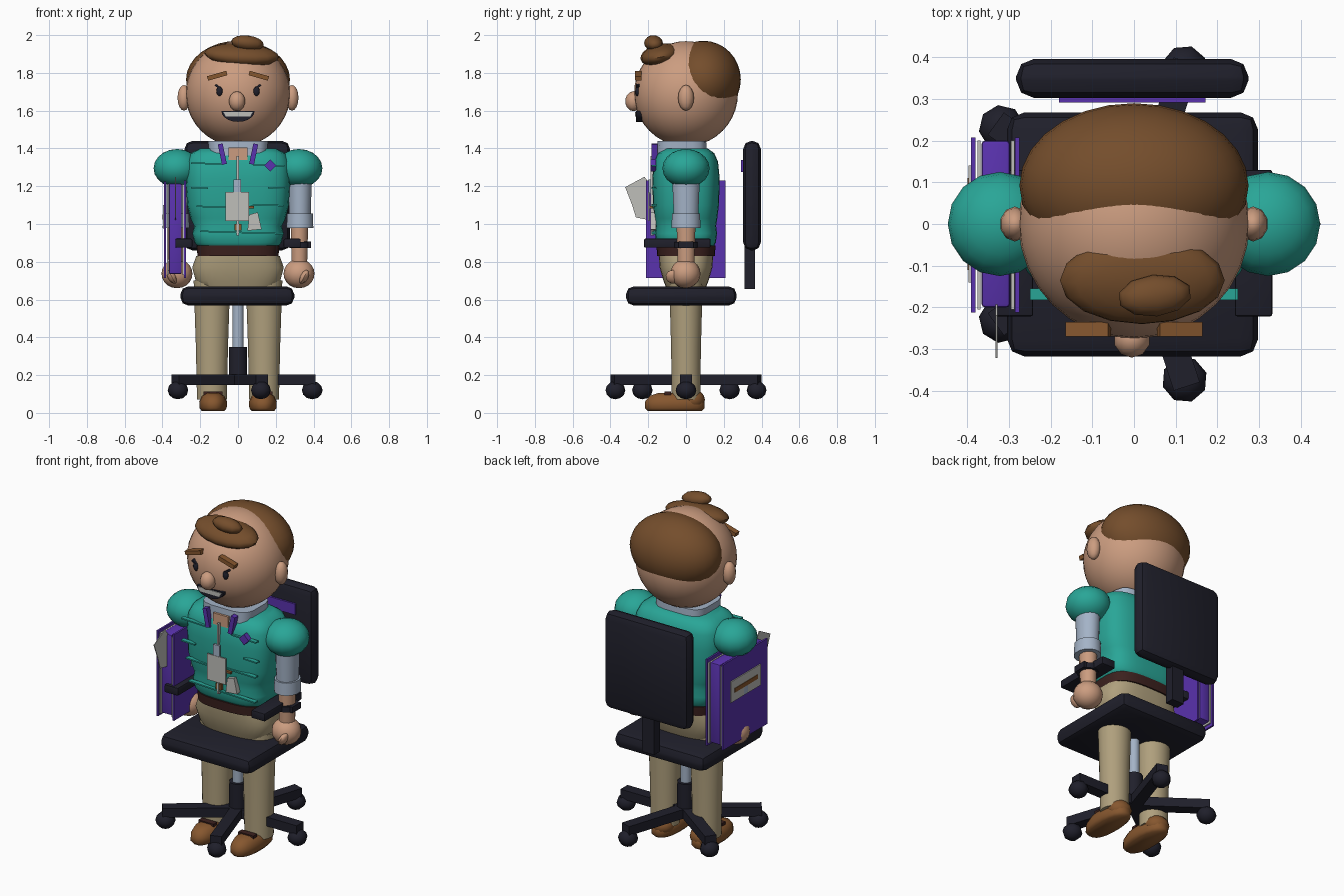
import bpy, bmesh, math
from mathutils import Matrix, Vector, Euler


def colour(name, rgb):
    m = bpy.data.materials.new(name)
    m.diffuse_color = (*rgb, 1)
    return m


TEAL = colour("teal", (0.022, 0.38, 0.31))
SKIN = colour("skin", (0.60, 0.335, 0.215))
HAIR = colour("hair_brown", (0.175, 0.075, 0.025))
DARK = colour("dark_navy", (0.014, 0.014, 0.024))
KHAKI = colour("khaki", (0.43, 0.35, 0.205))
SHIRT = colour("pale_blue", (0.37, 0.45, 0.57))
PURPLE = colour("purple", (0.10, 0.032, 0.42))
PAPER = colour("paper_grey", (0.52, 0.52, 0.49))
BELT = colour("belt_brown", (0.045, 0.015, 0.013))
LEATHER = colour("leather_brown", (0.24, 0.095, 0.028))


def finish(bm, name, mat, angle=40):
    bmesh.ops.recalc_face_normals(bm, faces=bm.faces)
    me = bpy.data.meshes.new(name)
    bm.to_mesh(me)
    bm.free()
    me.materials.append(mat)
    ob = bpy.data.objects.new(name, me)
    bpy.context.collection.objects.link(ob)
    bpy.ops.object.select_all(action='DESELECT')
    ob.select_set(True)
    bpy.context.view_layer.objects.active = ob
    bpy.ops.object.shade_smooth_by_angle(angle=math.radians(angle))
    return ob


def place(loc, size=(1, 1, 1), rot=(0, 0, 0)):
    return Matrix.LocRotScale(Vector(loc), Euler(rot), Vector(size))


def ball(name, mat, loc, r, seg=24, rings=14, rot=(0, 0, 0)):
    bm = bmesh.new()
    bmesh.ops.create_uvsphere(bm, u_segments=seg, v_segments=rings, radius=1,
                              matrix=place(loc, r, rot))
    return finish(bm, name, mat, 50)


def box(name, mat, lo, hi, bevel=0, rot=(0, 0, 0)):
    bm = bmesh.new()
    c = [(a + b) / 2 for a, b in zip(lo, hi)]
    s = [b - a for a, b in zip(lo, hi)]
    bmesh.ops.create_cube(bm, size=1, matrix=place((0, 0, 0), s))
    if bevel:
        bmesh.ops.bevel(bm, geom=bm.edges[:], offset=bevel, segments=2,
                        profile=0.5, affect='EDGES')
    bm.transform(place(c, rot=rot))
    return finish(bm, name, mat)


def loft(name, mat, rings, n=24, power=1.0, centre=(0, 0), angle=40):
    """rings: (z, rx, ry); power below 1 squares the section."""
    bm = bmesh.new()
    loops = []
    for z, rx, ry in rings:
        loop = []
        for i in range(n):
            t = math.tau * (i + 0.5) / n
            c, s = math.cos(t), math.sin(t)
            x = math.copysign(abs(c) ** power, c) * rx
            y = math.copysign(abs(s) ** power, s) * ry
            loop.append(bm.verts.new((centre[0] + x, centre[1] + y, z)))
        loops.append(loop)
    for a, b in zip(loops, loops[1:]):
        for i in range(n):
            bm.faces.new((a[i], a[(i + 1) % n], b[(i + 1) % n], b[i]))
    bm.faces.new(loops[0])
    bm.faces.new(loops[-1])
    return finish(bm, name, mat, angle)


def prism(name, mat, pts, depth):
    """Extrude a planar polygon along a depth vector."""
    bm = bmesh.new()
    f = bm.faces.new([bm.verts.new(p) for p in pts])
    g = bmesh.ops.extrude_face_region(bm, geom=[f])["geom"]
    bmesh.ops.translate(bm, vec=depth, verts=[v for v in g if isinstance(v, bmesh.types.BMVert)])
    return finish(bm, name, mat)


# Head and hair
ball("head", SKIN, (0, 0, 1.69), (0.277, 0.275, 0.278), 32, 20)
ball("back_hair", HAIR, (0, 0.092, 1.765), (0.275, 0.198, 0.205), 28, 16)
ball("front_hair", HAIR, (0.02, -0.135, 1.895), (0.198, 0.108, 0.058), 16, 10, (0.22, 0.06, 0))
ball("hair_tuft", HAIR, (0.05, -0.172, 1.958), (0.09, 0.05, 0.04), 10, 8, (0, 0.12, 0.1))
ball("nose", SKIN, (-0.005, -0.277, 1.65), (0.045, 0.045, 0.053), 10, 7)
for s in (-1, 1):
    ball("ear", SKIN, (s * 0.286, 0, 1.668), (0.036, 0.042, 0.068), 10, 8)
    box("brow", LEATHER, (s * 0.11 - 0.053, -0.27, 1.773), (s * 0.11 + 0.053, -0.235, 1.797),
        rot=(0, s * 0.28, 0))
    ball("eye", DARK, (s * 0.098, -0.257, 1.703), (0.017, 0.012, 0.026), 10, 8)
    box("eyelash", DARK, (s * 0.107 - 0.016, -0.266, 1.722), (s * 0.107 + 0.016, -0.245, 1.734),
        rot=(0, -s * 0.6, 0))
smile = [(0.088 * math.cos(a), -0.264, 1.597 + 0.056 * math.sin(a))
         for a in [math.pi * (1 + i / 10) for i in range(11)]]
prism("mouth", DARK, smile, (0, 0.07, 0))
prism("teeth", PAPER, [(-0.078, -0.269, 1.593), (0.078, -0.269, 1.593),
                       (0.064, -0.269, 1.568), (-0.064, -0.269, 1.568)], (0, 0.008, 0))

# Torso, collar, belt and hips
loft("torso", TEAL, [(0.87, 0.2, 0.14), (0.9, 0.23, 0.158), (0.95, 0.242, 0.165),
                     (0.99, 0.232, 0.16), (1.03, 0.252, 0.166), (1.1, 0.27, 0.175),
                     (1.24, 0.277, 0.179), (1.33, 0.272, 0.17), (1.375, 0.25, 0.15),
                     (1.4, 0.2, 0.115)], 32, 0.6, angle=60)
loft("collar", SHIRT, [(1.35, 0.155, 0.135), (1.44, 0.16, 0.13)], 16, 0.5, (0, -0.022))
box("neck_opening", SKIN, (-0.05, -0.166, 1.335), (0.05, -0.1, 1.405))
loft("belt", BELT, [(0.83, 0.215, 0.153), (0.885, 0.22, 0.157)], 32, 0.65)
loft("hips", KHAKI, [(0.65, 0.19, 0.1), (0.7, 0.225, 0.12), (0.77, 0.243, 0.14),
                     (0.83, 0.222, 0.145)], 32, 0.7, angle=60)

# Jacket creases
for x0, x1, z in ((0.08, 0.245, 1.31), (-0.25, -0.16, 1.19), (0.16, 0.25, 1.19),
                  (-0.25, -0.08, 1.32), (-0.22, 0.02, 1.09), (0.05, 0.24, 1.1), (-0.2, 0.24, 0.955)):
    box("jacket_crease", TEAL, (x0, -0.182, z - 0.004), (x1, -0.155, z + 0.004), rot=(0, 0.03, 0))

# Lanyard, zip, badge and pin
for s in (-1, 1):
    box("lanyard_strap", PURPLE, (s * 0.083 - 0.013, -0.183, 1.315), (s * 0.083 + 0.013, -0.15, 1.425),
        rot=(0, s * 0.2, 0))
box("zip", PAPER, (-0.008, -0.188, 0.94), (0.004, -0.17, 1.36))
box("badge", PAPER, (-0.065, -0.2, 1.015), (0.058, -0.192, 1.17))
box("badge_clip", SHIRT, (-0.025, -0.198, 1.16), (0.015, -0.185, 1.235))
box("badge_mark", LEATHER, (0.025, -0.192, 1.082), (0.085, -0.176, 1.094))
prism("pocket_note", PAPER, [(0.05, -0.188, 0.965), (0.125, -0.188, 0.972),
                             (0.105, -0.188, 1.062), (0.06, -0.188, 1.05)], (0, 0.03, 0))
box("zip_end", LEATHER, (-0.018, -0.186, 0.965), (0.018, -0.165, 1.0))
prism("pin", PURPLE, [(0.17 + 0.032 * a, -0.188, 1.31 + 0.032 * b)
                      for a, b in ((1, 0), (0, 1), (-1, 0), (0, -1))], (0, 0.03, 0))

# Arms, legs and shoes
for s in (-1, 1):
    c = (s * 0.328, 0)
    ball("shoulder", TEAL, (s * 0.322, 0, 1.295), (0.125, 0.125, 0.102), 16, 10)
    loft("sleeve", SHIRT, [(1.04, 0.058, 0.066), (1.25, 0.064, 0.075)], 16, centre=c)
    loft("cuff", SHIRT, [(0.98, 0.072, 0.078), (1.055, 0.07, 0.076)], 16, centre=c)
    loft("forearm", SKIN, [(0.77, 0.042, 0.045), (1.0, 0.048, 0.052)], 12, centre=(s * 0.325, 0))
    ball("hand", SKIN, (s * 0.323, -0.003, 0.737), (0.082, 0.08, 0.077), 16, 10)
    ball("thumb", SKIN, (s * 0.35, -0.07, 0.72), (0.022, 0.038, 0.04), 8, 6, (0.3, s * 0.5, 0))
    loft("leg", KHAKI, [(0.07, 0.08, 0.076), (0.35, 0.086, 0.08), (0.7, 0.098, 0.09)], 20,
         centre=(s * 0.138, 0))
    loft("shoe", LEATHER, [(0.01, 0.06, 0.145), (0.025, 0.073, 0.16), (0.06, 0.074, 0.158),
                           (0.09, 0.06, 0.135), (0.105, 0.035, 0.09)], 20, 0.85,
         (s * 0.132, -0.06), 60)
    ball("shoe_heel", LEATHER, (s * 0.132, 0.035, 0.07), (0.07, 0.065, 0.055), 14, 8)
    box("shoe_strap", BELT, (s * 0.132 - 0.05, -0.115, 0.09), (s * 0.132 + 0.05, -0.08, 0.112))
    box("armrest", DARK, (s * 0.287 - 0.045, -0.222, 0.875), (s * 0.287 + 0.045, 0.13, 0.922), 0.006)
loft("watch_band", DARK, [(0.872, 0.058, 0.062), (0.905, 0.058, 0.062)], 12, centre=(0.328, 0))
box("watch_face", DARK, (0.345, -0.04, 0.872), (0.387, 0.04, 0.908))

# Chair seat, back, column and star base
box("seat", DARK, (-0.305, -0.318, 0.568), (0.298, 0.268, 0.67), 0.042)
box("chair_back", DARK, (-0.283, 0.303, 0.86), (0.275, 0.396, 1.44), 0.042)
box("back_panel", PURPLE, (-0.18, 0.292, 1.275), (0.172, 0.306, 1.34))
box("back_post", DARK, (-0.045, 0.31, 0.655), (0.035, 0.365, 0.9))
loft("gas_column", SHIRT, [(0.33, 0.03, 0.03), (0.58, 0.03, 0.03)], 12)
loft("column_sleeve", DARK, [(0.15, 0.05, 0.05), (0.35, 0.048, 0.048)], 12)
for i in range(5):
    a = math.tau * i / 5
    x, y = math.cos(a), math.sin(a)
    box("base_spoke", DARK, (x * 0.205 - 0.205, y * 0.205 - 0.033, 0.148),
        (x * 0.205 + 0.205, y * 0.205 + 0.033, 0.203), rot=(0, 0, a))
    ball("caster", DARK, (x * 0.393, y * 0.393, 0.12), (0.055, 0.055, 0.048), 8, 6, (0, 0, a))

# Binder held under the arm
box("binder_outer_cover", PURPLE, (-0.391, -0.212, 0.715), (-0.38, 0.208, 1.225))
box("binder_inner_cover", PURPLE, (-0.286, -0.212, 0.715), (-0.275, 0.208, 1.23))
box("binder_core", PURPLE, (-0.366, -0.2, 0.735), (-0.298, 0.2, 1.215), 0.008)
for x in (-0.376, -0.295):
    box("binder_pages", PAPER, (x, -0.205, 0.73), (x + 0.008, 0.2, 1.21))
box("binder_label", PAPER, (-0.397, -0.14, 0.975), (-0.39, 0.14, 1.1))
box("label_line", LEATHER, (-0.4, -0.11, 1.025), (-0.393, 0.11, 1.05))
prism("loose_page", PAPER, [(-0.333, -0.322, 1.195), (-0.333, -0.22, 1.25), (-0.333, -0.19, 1.21),
                            (-0.333, -0.19, 1.02), (-0.333, -0.265, 1.035),
                            (-0.333, -0.285, 1.1)], (0.005, 0, 0))
